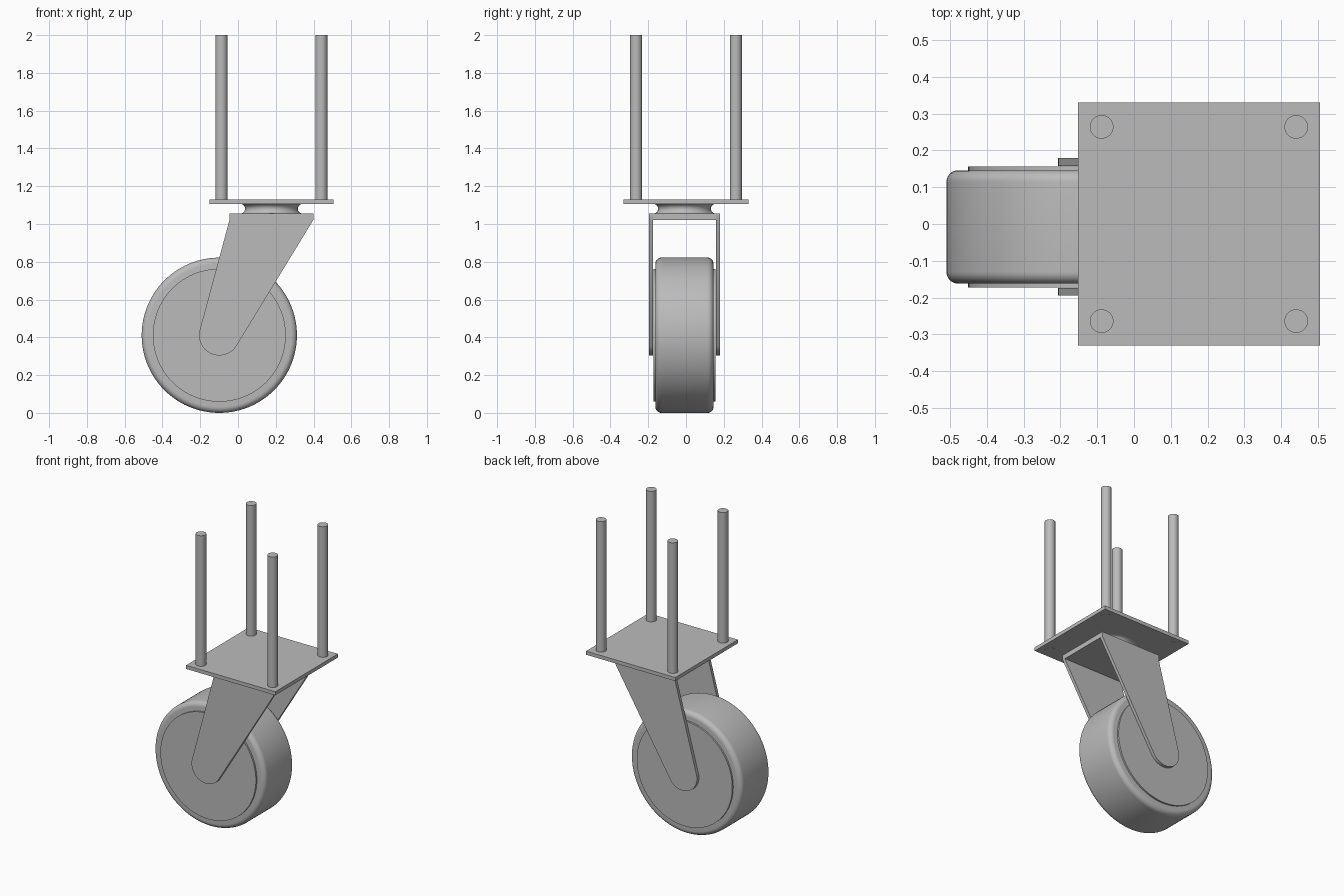
import bpy, bmesh, math

cube = bpy.data.objects.get("Cube")
if cube:
    bpy.data.objects.remove(cube, do_unlink=True)

# Single grey metal
grey = bpy.data.materials.new("plain grey")
grey.use_nodes = True
colour = (0.5, 0.5, 0.5, 1)
grey.diffuse_color = colour
grey.node_tree.nodes["Principled BSDF"].inputs["Base Color"].default_value = colour

MID_Y = -0.008            # centre plane of wheel and fork
AXLE_X, AXLE_Z = -0.099, 0.411
SWIVEL_X = 0.177


def finish(obj, name, smooth=False):
    obj.name = name
    obj.data.materials.clear()
    obj.data.materials.append(grey)
    if smooth:
        bpy.ops.object.select_all(action="DESELECT")
        obj.select_set(True)
        bpy.context.view_layer.objects.active = obj
        bpy.ops.object.shade_smooth_by_angle(angle=math.radians(35))
    return obj


def from_bmesh(name, bm, smooth=False):
    bmesh.ops.recalc_face_normals(bm, faces=bm.faces)
    mesh = bpy.data.meshes.new(name)
    bm.to_mesh(mesh)
    bm.free()
    obj = bpy.data.objects.new(name, mesh)
    bpy.context.collection.objects.link(obj)
    return finish(obj, name, smooth)


def box(name, x0, x1, y0, y1, z0, z1):
    bm = bmesh.new()
    bmesh.ops.create_cube(bm, size=1)
    bmesh.ops.scale(bm, vec=(x1 - x0, y1 - y0, z1 - z0), verts=bm.verts)
    bmesh.ops.translate(bm, vec=((x0 + x1) / 2, (y0 + y1) / 2, (z0 + z1) / 2), verts=bm.verts)
    return from_bmesh(name, bm)


def lathe(name, profile, location, tilt=0, steps=96):
    """Spin (radius, height) points about z, then tilt about x."""
    bm = bmesh.new()
    verts = [bm.verts.new((r, 0, h)) for r, h in profile]
    edges = [bm.edges.new(pair) for pair in zip(verts, verts[1:])]
    bmesh.ops.spin(bm, geom=verts + edges, cent=(0, 0, 0), axis=(0, 0, 1),
                   angle=math.tau, steps=steps)
    bmesh.ops.remove_doubles(bm, verts=bm.verts, dist=1e-5)
    obj = from_bmesh(name, bm, True)
    obj.location = location
    obj.rotation_euler.x = tilt
    return obj


def arc(cr, ch, radius, start, end, count=8):
    angles = [math.radians(start + (end - start) * i / count) for i in range(count + 1)]
    return [(cr + radius * math.cos(a), ch + radius * math.sin(a)) for a in angles]


# Wheel: rounded tyre with a raised disc on each side
R, HALF, ROUND = 0.411, 0.154, 0.032
tyre = ([(0, -HALF)] + arc(R - ROUND, ROUND - HALF, ROUND, -90, 0)
        + arc(R - ROUND, HALF - ROUND, ROUND, 0, 90) + [(0, HALF)])
axle = (AXLE_X, MID_Y, AXLE_Z)
lathe("tyre", tyre, axle, math.pi / 2)
HUB = 0.165
lathe("hub_disc", [(0, -HUB), (0.352, -HUB), (0.352, HUB), (0, HUB)], axle, math.pi / 2)

# Fork: two tapered arms with rounded ends under a bridge plate
TOP_LEFT, TOP_RIGHT, BRIDGE_LOW, BRIDGE_TOP = -0.045, 0.399, 1.022, 1.055
outline = [(TOP_LEFT, BRIDGE_TOP), (TOP_LEFT, BRIDGE_LOW)]
outline += arc(AXLE_X, AXLE_Z, 0.107, 166, 329, 32)
outline += [(TOP_RIGHT, BRIDGE_LOW), (TOP_RIGHT, BRIDGE_TOP)]
OUTER, INNER = 0.187, 0.166
for name, y0, y1 in (("right_fork_arm", MID_Y - OUTER, MID_Y - INNER),
                     ("left_fork_arm", MID_Y + INNER, MID_Y + OUTER)):
    bm = bmesh.new()
    face = bm.faces.new([bm.verts.new((x, y0, z)) for x, z in outline])
    extruded = bmesh.ops.extrude_face_region(bm, geom=[face], use_keep_orig=True)
    moved = [v for v in extruded["geom"] if isinstance(v, bmesh.types.BMVert)]
    bmesh.ops.translate(bm, vec=(0, y1 - y0, 0), verts=moved)
    from_bmesh(name, bm, True)
box("fork_bridge", TOP_LEFT, TOP_RIGHT, MID_Y - INNER, MID_Y + INNER, BRIDGE_LOW, BRIDGE_TOP)

# Swivel: spool with a concave neck
PLATE_LOW, PLATE_TOP = 1.106, 1.13
half_gap = (PLATE_LOW - BRIDGE_TOP) / 2
spool = ([(0, -half_gap)] + arc(0.165, 0, half_gap, 270, 90, 12) + [(0, half_gap)])
lathe("swivel", spool, (SWIVEL_X, MID_Y, BRIDGE_TOP + half_gap), steps=64)

# Mounting plate and four long bolts
box("mounting_plate", -0.152, 0.506, -0.33, 0.33, PLATE_LOW, PLATE_TOP)
for side, y in (("front", -0.264), ("back", 0.264)):
    for hand, x in (("right", -0.088), ("left", 0.441)):
        lathe(f"{side}_{hand}_bolt",
              [(0, PLATE_LOW - 0.001), (0.032, PLATE_LOW - 0.001), (0.032, 2), (0, 2)],
              (x, y, 0), steps=40)
